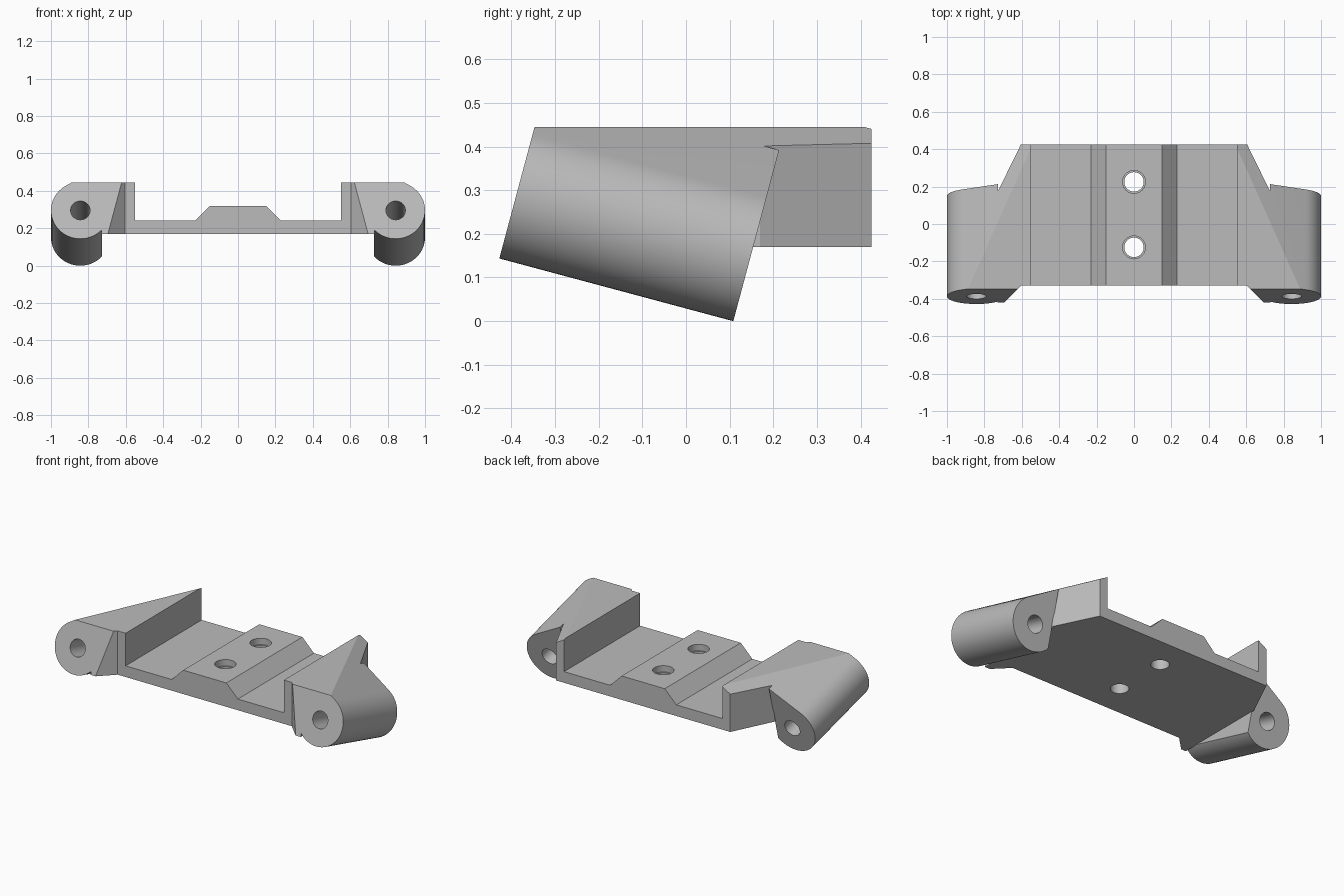
import bpy, bmesh, math
from mathutils import Vector

if "Cube" in bpy.data.objects:
    bpy.data.objects.remove(bpy.data.objects["Cube"])

grey = bpy.data.materials.new("plain grey")
grey.diffuse_color = (0.5, 0.5, 0.5, 1)
grey.use_nodes = True
grey.node_tree.nodes["Principled BSDF"].inputs["Base Color"].default_value = grey.diffuse_color

TILT = math.radians(15)
AX = Vector((0, math.cos(TILT), -math.sin(TILT)))    # tube direction, front to back
UP = Vector((0, math.sin(TILT), math.cos(TILT)))     # across the tube
R, LENGTH, TOP, FLOOR = 0.157, 0.555, 0.445, 0.17
BACK = Vector((0.843, 0.149, 0.1515))                # tube centre at its back end
FRONT = BACK - AX * LENGTH
SLOPE_N = Vector((0.5, 0, 0)) + UP * math.cos(math.radians(30))
SLOPE_P = BACK + SLOPE_N * R                         # shoulder plane, tangent to the tube


def prism(name, points, sweep, cuts=()):
    """Extrude a closed outline along a vector, then trim by (point, normal) planes."""
    bm = bmesh.new()
    face = bm.faces.new([bm.verts.new(p) for p in points])
    ext = bmesh.ops.extrude_face_region(bm, geom=[face], use_keep_orig=True)
    bmesh.ops.translate(bm, vec=sweep,
                        verts=[v for v in ext["geom"] if isinstance(v, bmesh.types.BMVert)])
    for co, no in cuts:
        bmesh.ops.bisect_plane(bm, geom=bm.verts[:] + bm.edges[:] + bm.faces[:],
                               plane_co=co, plane_no=no, clear_outer=True)
        bmesh.ops.holes_fill(bm, edges=[e for e in bm.edges if e.is_boundary])
    bmesh.ops.recalc_face_normals(bm, faces=bm.faces[:])
    me = bpy.data.meshes.new(name)
    bm.to_mesh(me)
    bm.free()
    me.materials.append(grey)
    ob = bpy.data.objects.new(name, me)
    bpy.context.collection.objects.link(ob)
    return ob


def circle(centre, u, v, r, n=48):
    return [centre + u * r * math.cos(2 * math.pi * i / n) + v * r * math.sin(2 * math.pi * i / n)
            for i in range(n)]


def combine(target, other, operation):
    mod = target.modifiers.new("combine", 'BOOLEAN')
    mod.object, mod.operation, mod.solver = other, operation, 'EXACT'
    bpy.context.view_layer.objects.active = target
    bpy.ops.object.modifier_apply(modifier=mod.name)
    bpy.data.objects.remove(other)


X, Y, Z = Vector((1, 0, 0)), Vector((0, 1, 0)), Vector((0, 0, 1))
top_cut = (Vector((0, 0, TOP)), Z)

# Base plate with raised centre ridge
half = [(0.15, 0.32), (0.23, 0.24), (0.58, 0.24), (0.58, FLOOR)]
outline = half + [(-x, z) for x, z in reversed(half)]
bracket = prism("bracket", [(x, -0.33, z) for x, z in outline], Y * 0.755)

# Side wall and gusset, plan outline trimmed by the sloped shoulder and tube front
plan = [(0.55, -0.33), (0.605, -0.33), (0.73, -0.455), (0.73, 0.17), (0.605, 0.425), (0.55, 0.425)]
# Tube outline: round outside, flat inside, straight tangent shoulder
angles = [math.radians(-138 + 198 * i / 36) for i in range(37)]
tube = [FRONT + X * R * math.cos(a) + UP * R * math.sin(a) for a in angles]
inner = tube[0].x
rise = (tube[-1].x - inner) * math.tan(math.radians(30))
tube.append(tube[-1] + X * (inner - tube[-1].x) + UP * rise)

for side in (1, -1):
    def m(v):
        return Vector((v[0] * side, v[1], v[2]))
    gusset = prism("gusset", [m((x, y, FLOOR)) for x, y in plan], Z * 0.4,
                   [top_cut, (m(SLOPE_P), m(SLOPE_N)), (m(FRONT), -AX)])
    lug = prism("lug", [m(p) for p in tube], AX * LENGTH, [top_cut])
    bore = prism("bore", circle(m(FRONT - AX * 0.1), X, UP, 0.052), AX * 0.8)
    combine(bracket, gusset, 'UNION')
    combine(bracket, lug, 'UNION')
    combine(bracket, bore, 'DIFFERENCE')

# Stepped screw holes through the ridge
for y in (0.225, -0.125):
    for r, z in ((0.052, 0.1), (0.061, 0.28)):
        hole = prism("screw_hole", circle(Vector((0, y, z)), X, Y, r), Z * 0.4)
        combine(bracket, hole, 'DIFFERENCE')

bpy.ops.object.select_all(action='DESELECT')
bracket.select_set(True)
bpy.context.view_layer.objects.active = bracket
bpy.ops.object.shade_smooth_by_angle(angle=math.radians(20))
